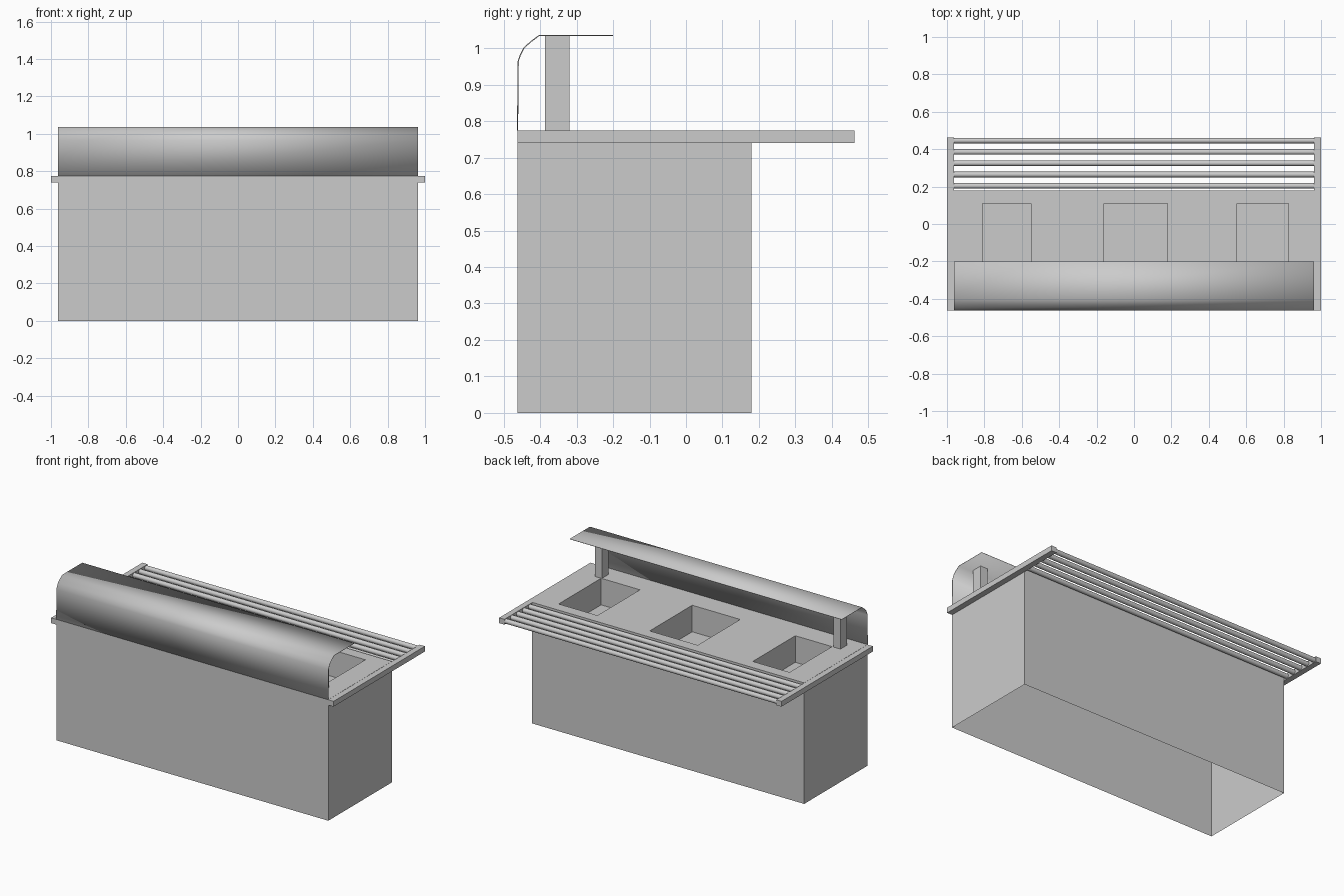
import bpy, bmesh, math

if "Cube" in bpy.data.objects:
    bpy.data.objects.remove(bpy.data.objects["Cube"])

TOP = 0.775
X, Y0, Y1 = 0.963, -0.462, 0.18


def finish(name, bm):
    bmesh.ops.remove_doubles(bm, verts=bm.verts[:], dist=1e-5)
    bmesh.ops.recalc_face_normals(bm, faces=bm.faces[:])
    me = bpy.data.meshes.new(name)
    bm.to_mesh(me)
    bm.free()
    ob = bpy.data.objects.new(name, me)
    bpy.context.collection.objects.link(ob)
    return ob


def quad(bm, *pts):
    return bm.faces.new([bm.verts.new(p) for p in pts])


def box(name, x0, x1, y0, y1, z0, z1):
    bm = bmesh.new()
    bmesh.ops.create_cube(bm, size=1)
    for v in bm.verts:
        v.co = (x1 if v.co.x > 0 else x0, y1 if v.co.y > 0 else y0,
                z1 if v.co.z > 0 else z0)
    return finish(name, bm)


def smooth(ob, deg):
    bpy.ops.object.select_all(action='DESELECT')
    ob.select_set(True)
    bpy.context.view_layer.objects.active = ob
    bpy.ops.object.shade_smooth_by_angle(angle=math.radians(deg))


# counter body: open-bottomed shell with three sunken wells
bm = bmesh.new()
xs = [-X, -0.81, -0.55, -0.16, 0.18, 0.55, 0.825, X]
ys = [Y0, -0.32, 0.11, Y1]
floor = TOP - 0.17
for i in range(len(xs) - 1):
    for j in range(len(ys) - 1):
        a, b, c, d = xs[i], xs[i + 1], ys[j], ys[j + 1]
        ring = [(a, c), (b, c), (b, d), (a, d)]
        well = j == 1 and i % 2 == 1
        z = floor if well else TOP
        quad(bm, *[(x, y, z) for x, y in ring])
        for k in range(4):
            p, q = ring[k], ring[(k + 1) % 4]
            outer = (p[0] == q[0] and abs(p[0]) == X) or (p[1] == q[1] and p[1] in (Y0, Y1))
            if well or outer:
                low = floor if well else 0
                quad(bm, (*p, TOP), (*q, TOP), (*q, low), (*p, low))
finish("counter_body", bm)

# side rails and hood posts, mirrored left and right
for side, s in (("left", -1), ("right", 1)):
    box(side + "_rail", *sorted((s * X, s * 1.0)), -0.462, 0.462, 0.74, 0.774)
    box(side + "_hood_post", *sorted((s * 0.82, s * 0.87)), -0.387, -0.32, TOP, 1.033)

# tray slide rods
for n in range(5):
    bm = bmesh.new()
    bmesh.ops.create_cone(bm, cap_ends=True, segments=16, radius1=0.015,
                          radius2=0.015, depth=1.95)
    for v in bm.verts:
        v.co = (v.co.z, 0.446 - n * 0.0605 + v.co.x, 0.757 + v.co.y)
    smooth(finish("tray_rod_%d" % (n + 1), bm), 40)

# bent sheet hood
profile = [(-0.462, TOP), (-0.46, 0.965), (-0.455, 0.98), (-0.445, 1.0),
           (-0.428, 1.016), (-0.403, 1.035), (-0.2, 1.035)]
bm = bmesh.new()
for (y, z), (v, w) in zip(profile, profile[1:]):
    quad(bm, (-X, y, z), (X, y, z), (X, v, w), (-X, v, w))
hood = finish("hood", bm)
hood.modifiers.new("thickness", 'SOLIDIFY').thickness = 0.003
hood.modifiers["thickness"].offset = 0
smooth(hood, 45)
